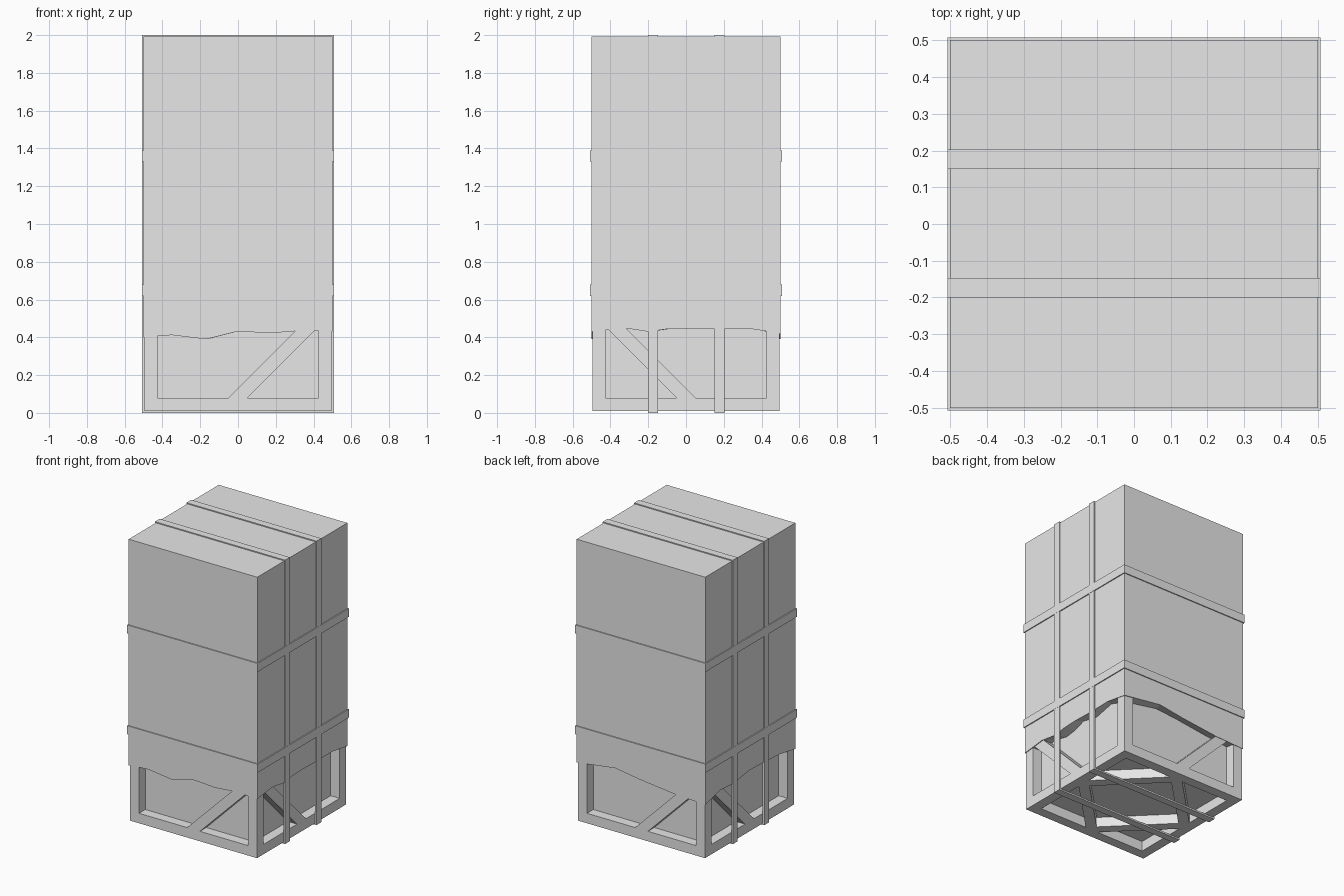
import bpy, bmesh
from math import pi
from mathutils import Matrix, Vector

if "Cube" in bpy.data.objects:
    bpy.data.objects.remove(bpy.data.objects["Cube"], do_unlink=True)

grey = bpy.data.materials.new("plain_light_grey")
grey.use_nodes = True
grey.diffuse_color = (0.8, 0.8, 0.8, 1)
grey.node_tree.nodes["Principled BSDF"].inputs["Base Color"].default_value = (0.8, 0.8, 0.8, 1)


def finish(name, bm):
    bmesh.ops.recalc_face_normals(bm, faces=bm.faces)
    mesh = bpy.data.meshes.new(name)
    bm.to_mesh(mesh)
    bm.free()
    mesh.materials.append(grey)
    obj = bpy.data.objects.new(name, mesh)
    bpy.context.collection.objects.link(obj)
    return obj


def box(name, low, high):
    bm = bmesh.new()
    bmesh.ops.create_cube(bm, size=1)
    low, high = Vector(low), Vector(high)
    size, mid = high - low, (low + high) / 2
    bm.transform(Matrix.Translation(mid) @ Matrix.Diagonal((*size, 1)))
    return finish(name, bm)


def prism(name, outline, matrix, depth):
    """Flat outline in xy, extruded along z, then placed."""
    bm = bmesh.new()
    face = bm.faces.new([bm.verts.new((x, y, 0)) for x, y in outline])
    geom = bmesh.ops.extrude_face_region(bm, geom=[face])["geom"]
    moved = [v for v in geom if isinstance(v, bmesh.types.BMVert)]
    bmesh.ops.translate(bm, verts=moved, vec=(0, 0, depth))
    bm.transform(matrix)
    return finish(name, bm)


def strap(name, half_u, half_v, width, matrix, thick=0.012):
    """Rectangular band around the local z axis."""
    bm = bmesh.new()
    corners = [(-1, -1), (1, -1), (1, 1), (-1, 1)]
    rings = []
    for inset, z in ((0, 0), (0, width), (thick, width), (thick, 0)):
        rings.append([bm.verts.new((a * (half_u - inset), b * (half_v - inset), z)) for a, b in corners])
    for r in range(4):
        for i in range(4):
            j, s = (i + 1) % 4, (r + 1) % 4
            bm.faces.new((rings[r][i], rings[r][j], rings[s][j], rings[s][i]))
    bm.transform(matrix)
    return finish(name, bm)


# Crate: inner panels, corner posts and rails
OUT, INN, BASE, TOP = 0.495, 0.425, 0.01, 1.0
RAIL = OUT - INN
box("crate_panels", (-INN, -INN, BASE + RAIL), (INN, INN, TOP - RAIL))
for sx in (-1, 1):
    for sy in (-1, 1):
        xs, ys = sorted((sx * OUT, sx * INN)), sorted((sy * OUT, sy * INN))
        box("corner_post", (xs[0], ys[0], BASE), (xs[1], ys[1], TOP))
for level, z in (("bottom", BASE), ("top", TOP - RAIL)):
    for s in (-1, 1):
        a, b = sorted((s * OUT, s * INN))
        box(level + "_rail_x", (-INN, a, z), (INN, b, z + RAIL))
        box(level + "_rail_y", (a, -INN, z), (b, INN, z + RAIL))

# Diagonal braces: a diamond underneath, one on each side
brace = [(-0.05, -INN), (0.05, -INN), (INN, -0.05), (INN, 0.05)]
for k in range(4):
    prism("floor_brace", brace, Matrix.Translation((0, 0, BASE)) @ Matrix.Rotation(k * pi / 2, 4, "Z"), RAIL)
stand = Matrix.Translation((0, -INN, BASE + OUT)) @ Matrix.Rotation(pi / 2, 4, "X")
mirror = Matrix.Diagonal((-1, 1, 1, 1))
for k in range(4):
    flip = mirror if k % 2 else Matrix.Identity(4)
    prism("side_brace", brace, Matrix.Rotation(k * pi / 2, 4, "Z") @ stand @ flip, RAIL)

# Cover with a ragged hem: (distance along side, outer height, inner height)
front = [(-.5, .40, .41), (-.35, .412, .425), (-.17, .39, .395), (0, .432, .442),
         (.17, .422, .425), (.33, .435, .457)]
right = [(-.5, .43, .44), (-.33, .45, .458), (-.2, .43, .433), (-.1, .444, .445),
         (0, .448, .475), (.15, .444, .446), (.33, .447, .48)]
back = [(-.5, .42, .43), (-.2, .46, .475), (0, .43, .46), (.27, .40, .43)]
left = [(-.5, .39, .41), (-.33, .43, .458), (-.2, .42, .433), (0, .445, .475),
        (.15, .44, .446), (.33, .43, .46)]
COVER, COVER_TOP = 0.501, 1.993
bm = bmesh.new()
inner, hem, crown = [], [], []
for k, side in enumerate((front, right, back, left)):
    turn = Matrix.Rotation(k * pi / 2, 3, "Z")
    for t, z_out, z_in in side:
        u = t * COVER / 0.5
        v = t * INN / 0.5
        hem.append(bm.verts.new(turn @ Vector((u, -COVER, z_out))))
        inner.append(bm.verts.new(turn @ Vector((v, -INN, z_in))))
        crown.append(bm.verts.new(turn @ Vector((u, -COVER, COVER_TOP))))
for i in range(len(hem)):
    j = (i + 1) % len(hem)
    bm.faces.new((hem[i], hem[j], crown[j], crown[i]))
    bm.faces.new((inner[i], inner[j], hem[j], hem[i]))
bm.faces.new(crown)
finish("cover", bm)

# Straps: two upright loops and two level loops
for y in (-0.2, 0.15):
    upright = Matrix.Translation((0, y + 0.053, 1)) @ Matrix.Rotation(pi / 2, 4, "X")
    strap("upright_strap", 0.507, 1.0, 0.053, upright)
for z in (0.62, 1.33):
    strap("level_strap", 0.508, 0.508, 0.06, Matrix.Translation((0, 0, z)))
